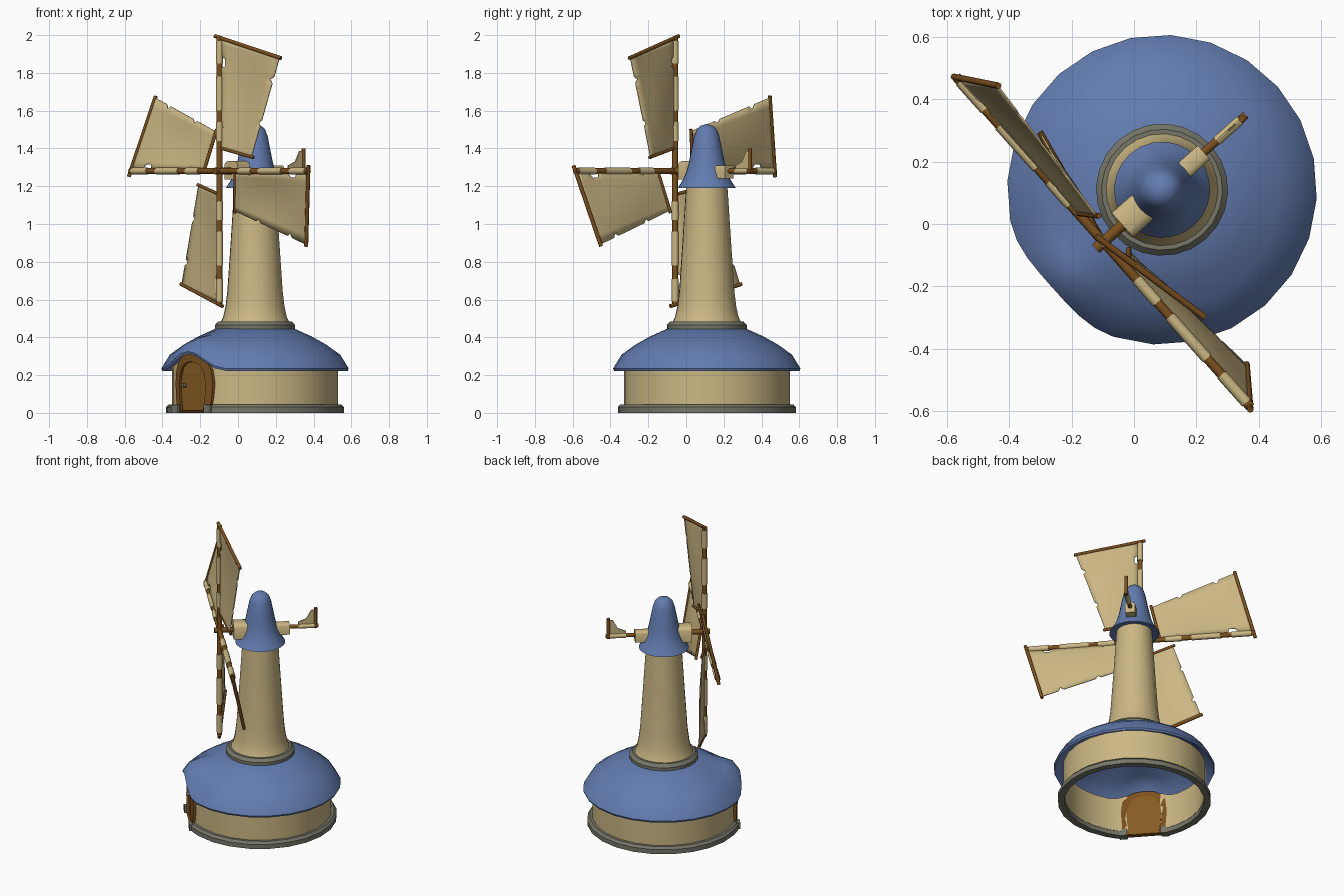
import bpy, bmesh, math
from mathutils import Matrix, Vector

if "Cube" in bpy.data.objects:
    bpy.data.objects.remove(bpy.data.objects["Cube"])

def mat(name, r, g, b):
    m = bpy.data.materials.new(name)
    m.diffuse_color = (r, g, b, 1)
    m.use_nodes = True
    m.node_tree.nodes["Principled BSDF"].inputs["Base Color"].default_value = m.diffuse_color
    return m

CREAM = mat("cream", .60, .475, .23)
BLUE = mat("roof blue", .122, .20, .43)
GREY = mat("stone grey", .18, .18, .14)
WOOD = mat("wood brown", .20, .08, .013)
DOOR = mat("door brown", .235, .103, .016)

# whole mill is built about the tower axis facing -y, then turned and moved
WORLD = Matrix.Translation((.09, .11, 0)) @ Matrix.Rotation(math.radians(-48.3), 4, 'Z')

def finish(name, bm, material, M=Matrix(), angle=40):
    bmesh.ops.remove_doubles(bm, verts=bm.verts, dist=1e-5)
    bmesh.ops.recalc_face_normals(bm, faces=bm.faces)
    me = bpy.data.meshes.new(name)
    bm.to_mesh(me)
    bm.free()
    me.materials.append(material)
    for p in me.polygons:
        p.use_smooth = True
    me.set_sharp_from_angle(angle=math.radians(angle))
    ob = bpy.data.objects.new(name, me)
    bpy.context.collection.objects.link(ob)
    ob.matrix_world = WORLD @ M
    return ob

def lathe(name, prof, material, degs=None, full=True, loop=False, warp=None, angle=40):
    degs = degs or [i * 15 for i in range(24)]
    bm = bmesh.new()
    rows = []
    for d in degs:
        t = math.radians(d)
        row = []
        for r, z in prof:
            if warp:
                r, z = warp(d, r, z)
            row.append(bm.verts.new((r * math.sin(t), -r * math.cos(t), z)))
        rows.append(row)
    n, k = len(rows), len(prof)
    for i in range(n if full else n - 1):
        a, b = rows[i], rows[(i + 1) % n]
        for j in range(k if loop else k - 1):
            q = (j + 1) % k
            bm.faces.new((a[j], b[j], b[q], a[q]))
    if not full and loop:
        bm.faces.new(rows[0])
        bm.faces.new(rows[-1])
    return finish(name, bm, material, angle=angle)

def tube(name, a, b, r, material, M=Matrix(), seg=8):
    a, b = Vector(a), Vector(b)
    bm = bmesh.new()
    bmesh.ops.create_cone(bm, cap_ends=True, segments=seg, radius1=r, radius2=r, depth=(b - a).length)
    rot = (b - a).to_track_quat('Z', 'Y').to_matrix().to_4x4()
    bm.transform(Matrix.Translation((a + b) / 2) @ rot)
    return finish(name, bm, material, M, 50)

# extruded x-z outline; bend wraps it round the base wall
def prism(name, pts, y0, y1, material, hole=None, M=Matrix(), bend=False):
    bm = bmesh.new()
    def ring(p):
        return [[bm.verts.new((x, -math.sqrt(y * y - x * x) if bend else y, z)) for x, z in p]
                for y in (y0, y1)]
    def sides(a, b):
        for i in range(len(a)):
            j = (i + 1) % len(a)
            bm.faces.new((a[i], a[j], b[j], b[i]))
    f, k = ring(pts)
    sides(f, k)
    if hole:
        hf, hk = ring(hole)
        sides(hf, hk)
        sides(f, hf)
        sides(k, hk)
    else:
        bm.faces.new(f)
        bm.faces.new(k)
    return finish(name, bm, material, M, 35)

# roof eave lifts over the door
def lift(d, r, z):
    d = (d + 180) % 360 - 180
    w = math.cos(math.pi / 2 * d / 30) ** 2 if abs(d) < 30 else 0
    w *= max(0, 1 - (.495 - r) / .22)
    return r - .025 * w, z + .09 * w

# round base
gap = [13, 18, 22.5] + list(range(30, 331, 15)) + [337.5, 342, 347]
lathe("stone_base", [(.472, 0), (.472, .03), (.458, .045), (.43, .045), (.43, 0)], GREY,
      gap[1:-1], False, True)
lathe("base_wall", [(.44, .03), (.44, .25), (.428, .25), (.428, .03)], CREAM, gap, False, True,
      lambda d, r, z: (r, lift(d, r, z)[1] if z > .1 else z))
eave = [0, 7.5, 15, 22.5] + list(range(30, 331, 15)) + [337.5, 345, 352.5]
outer = [(.497, .235), (.452, .308), (.38, .36), (.30, .405), (.2, .45), (0, .455)]
lathe("base_roof", outer + [(r * .99, z - .012) for r, z in reversed(outer)], BLUE, eave, loop=True, warp=lift)

# tower and cap
lathe("tower_ring", [(.15, .435), (.212, .44), (.212, .465), (.194, .485), (.15, .485)], GREY)
lathe("tower", [(.182, .48), (.168, .51), (.157, .56), (.147, .64), (.128, .92), (.108, 1.23), (0, 1.23)], CREAM)
lathe("tower_cap", [(.1, 1.20), (.154, 1.19), (.126, 1.235), (.107, 1.28), (.094, 1.33), (.08, 1.40),
                    (.067, 1.465), (.054, 1.5), (.033, 1.52), (0, 1.53)], BLUE, angle=32)

# arched door with frame, knob and foot stones
def arch(w, h, z0=0):
    half = [(.84, 0), (.95, .25), (1, .5), (.93, .72), (.74, .88), (.42, .97)]
    right = [(w * x, z0 + (h - z0) * z) for x, z in half]
    return right + [(0, h)] + [(-x, z) for x, z in reversed(right)]

prism("door_frame", arch(.148, .315), -.456, -.428, WOOD, hole=arch(.104, .272, .012), bend=True)
prism("door_panel", arch(.108, .278, .006), -.442, -.424, DOOR, bend=True)
tube("door_knob", (-.07, -.43, .145), (-.07, -.452, .145), .01, GREY)
for s in (-1, 1):
    x0, x1 = s * .105, s * .155
    prism("door_foot_stone", [(x0, 0), (x1, 0), (x1, .04), (x0, .045)], -.457, -.405, GREY)

# rotor housing, axle and tail
def housing(w, z0, z1):
    c = w * .75
    right = [(w, z0), (w, z1 - c * .55), (w * .85, z1 - c * .25), (w * .5, z1 - c * .05)]
    return right + [(-x, z) for x, z in reversed(right)]

prism("rotor_housing", housing(.052, 1.235, 1.335), -.17, -.04, CREAM)
prism("tail_housing", housing(.03, 1.24, 1.312), .04, .18, CREAM)
tube("axle", (0, -.16, 1.28), (0, -.285, 1.28), .018, WOOD)
tube("tail_rod", (0, .17, 1.28), (0, .36, 1.28), .013, WOOD)
tube("tail_wrap", (0, .235, 1.28), (0, .335, 1.28), .016, CREAM)
tube("tail_post", (0, .343, 1.265), (0, .343, 1.40), .011, WOOD)
prism("tail_fin", [(.235, 1.29), (.343, 1.29), (.343, 1.39), (.315, 1.385), (.285, 1.33), (.235, 1.31)],
      -.004, .004, CREAM, M=Matrix.Rotation(math.radians(90), 4, 'Z'))

# four sails; each is modelled pointing up from the hub
def sail(M):
    bm = bmesh.new()
    nu, nv = 8, 30
    grid = []
    for j in range(nv + 1):
        v = j / nv
        row = []
        for i in range(nu + 1):
            u = i / nu
            if i == nu and j in (10, 23):        # torn outer edge
                u -= .06
            if i == 0 and j in (6, 23, 24, 25):  # lacing gaps by the spar
                u += .09
            a = Vector((.004, 0, .12 + .575 * v))
            b = Vector((.21 + .18 * v, .04 + .04 * v, .075 + .53 * v))
            p = a.lerp(b, u)
            p.y += .015 * math.sin(math.pi * u) * math.sin(math.pi * v)
            row.append(bm.verts.new(p))
        grid.append(row)
    for j in range(nv):
        for i in range(nu):
            bm.faces.new((grid[j][i], grid[j][i + 1], grid[j + 1][i + 1], grid[j + 1][i]))
    ob = finish("sail_cloth", bm, CREAM, M)
    s = ob.modifiers.new("thickness", 'SOLIDIFY')
    s.thickness, s.offset = .006, 0

for k in range(4):
    M = Matrix.Translation((0, -.252, 1.28)) @ Matrix.Rotation(k * math.pi / 2, 4, 'Y')
    tube("sail_spar", (0, 0, 0), (0, 0, .71), .0155, WOOD, M)
    for z0, z1 in ((.16, .26), (.32, .5), (.57, .69)):
        tube("spar_wrap", (0, 0, z0), (0, 0, z1), .0185, CREAM, M)
    tube("sail_outer_bar", (-.03, -.006, .715), (.398, .082, .598), .0105, WOOD, M)
    tube("sail_inner_bar", (-.01, -.002, .126), (.222, .045, .072), .009, WOOD, M)
    sail(M)
